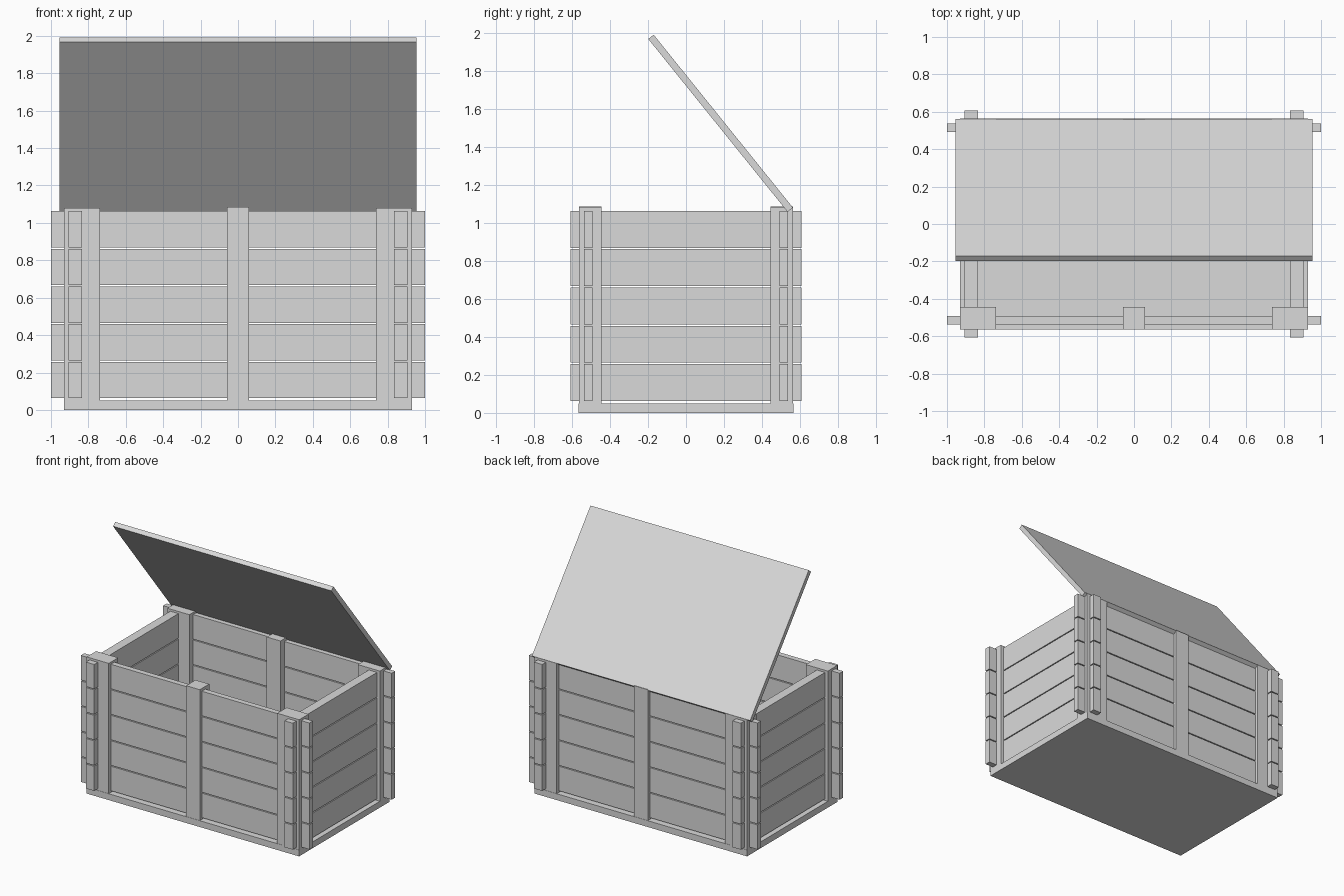
import bpy, bmesh, math
from mathutils import Matrix

if "Cube" in bpy.data.objects:
    bpy.data.objects.remove(bpy.data.objects["Cube"])

grey = bpy.data.materials.new("plain grey")
grey.diffuse_color = (0.7, 0.7, 0.7, 1)
grey.use_nodes = True
grey.node_tree.nodes["Principled BSDF"].inputs["Base Color"].default_value = grey.diffuse_color


def box(name, x, y, z):
    """Axis-aligned box from (min, max) ranges."""
    bm = bmesh.new()
    size = [r[1] - r[0] for r in (x, y, z)]
    mid = [(r[1] + r[0]) / 2 for r in (x, y, z)]
    bmesh.ops.create_cube(bm, size=1, matrix=Matrix.Diagonal((*size, 1)))
    mesh = bpy.data.meshes.new(name)
    bm.to_mesh(mesh)
    bm.free()
    mesh.materials.append(grey)
    ob = bpy.data.objects.new(name, mesh)
    ob.location = mid
    bpy.context.collection.objects.link(ob)
    return ob


def span(sign, a, b):
    return (min(sign * a, sign * b), max(sign * a, sign * b))


# Floor slab
box("floor", (-0.93, 0.93), (-0.565, 0.565), (0, 0.05))

for s, end in ((-1, "front"), (1, "back")):
    depth = span(s, 0.445, 0.563)
    # Corner posts and middle post
    for t, side in ((-1, "left"), (1, "right")):
        box(f"{end}_{side}_post", span(t, 0.737, 0.93), depth, (0.05, 1.08))
    box(f"{end}_middle_post", (-0.06, 0.06), depth, (0.05, 1.085))

# Five rows of planks, crossing through the posts at the corners
for i in range(5):
    z = (0.063 + i * 0.2015, 0.257 + i * 0.2015)
    for s, end, side in ((-1, "front", "left"), (1, "back", "right")):
        box(f"{end}_plank_{i + 1}", (-1, 1), span(s, 0.493, 0.537), z)
        box(f"{side}_plank_{i + 1}", span(s, 0.833, 0.905), (-0.608, 0.608), z)

# Open lid, hinged along the back top edge and leaning forward
lid = box("lid", (-0.955, 0.955), (-0.584, 0.584), (-0.018, 0.018))
lid.location = (0, 0.182, 1.524)
lid.rotation_euler.x = -math.atan2(0.91, 0.733)
